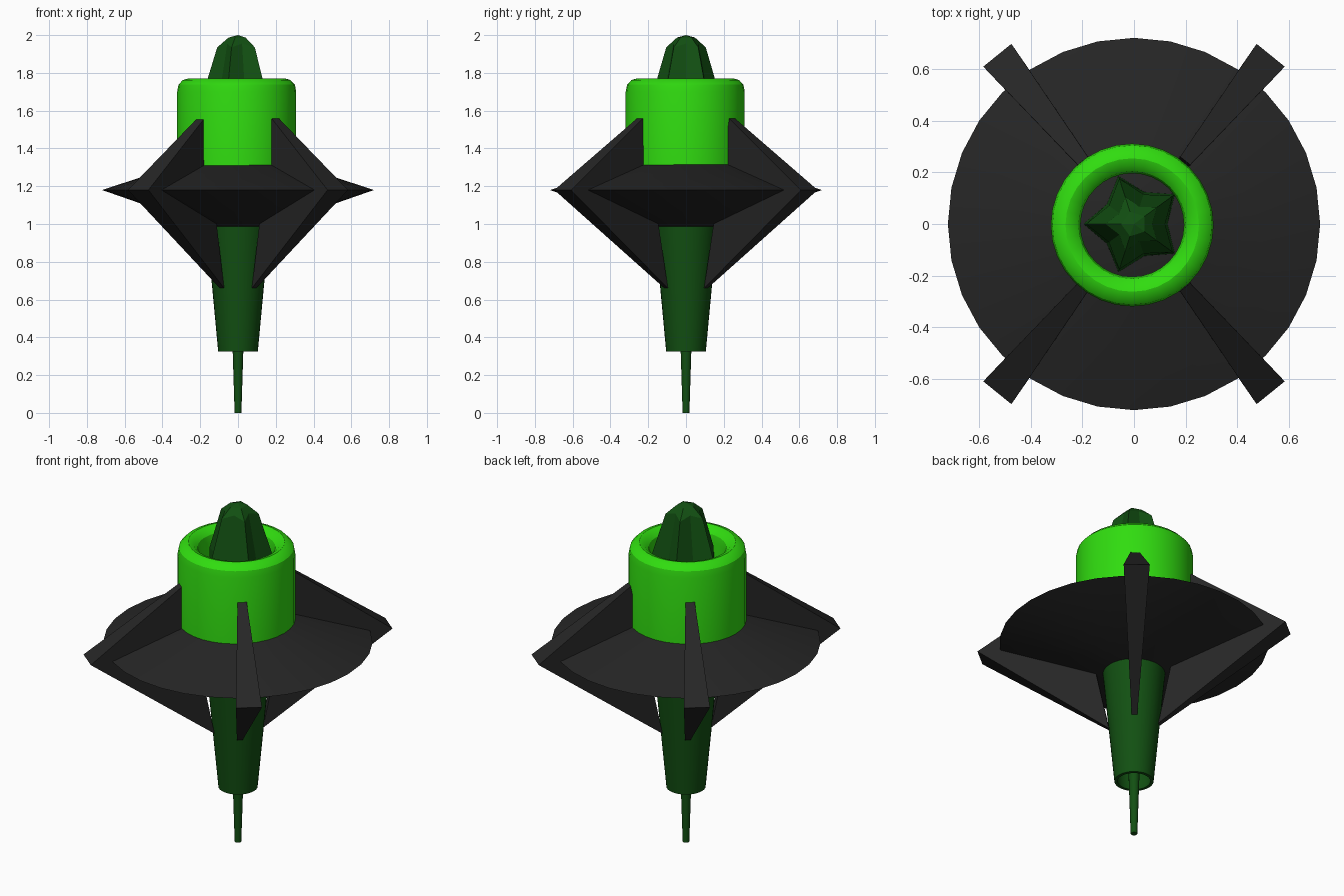
import bpy, bmesh
from math import sin, cos, pi, radians

if "Cube" in bpy.data.objects:
    bpy.data.objects.remove(bpy.data.objects["Cube"])


def material(name, rgb):
    m = bpy.data.materials.new(name)
    m.diffuse_color = (*rgb, 1)
    m.use_nodes = True
    m.node_tree.nodes["Principled BSDF"].inputs["Base Color"].default_value = m.diffuse_color
    return m


BRIGHT = material("bright_green", (0.03, 0.72, 0.005))
DARK = material("dark_green", (0.006, 0.08, 0.006))
BLACK = material("charcoal", (0.019, 0.019, 0.019))


def finish(name, bm, mat, smooth=None):
    bmesh.ops.recalc_face_normals(bm, faces=bm.faces)
    me = bpy.data.meshes.new(name)
    bm.to_mesh(me)
    bm.free()
    me.materials.append(mat)
    ob = bpy.data.objects.new(name, me)
    bpy.context.collection.objects.link(ob)
    if smooth:
        bpy.ops.object.select_all(action='DESELECT')
        bpy.context.view_layer.objects.active = ob
        ob.select_set(True)
        bpy.ops.object.shade_smooth_by_angle(angle=radians(smooth))
    return ob


def lathe(name, profile, mat, sides=32, closed=False, centre=(0, 0)):
    """Revolve (radius, z) points; closed joins the last point to the first."""
    bm = bmesh.new()
    rings = [[bm.verts.new((centre[0] + r * cos(2 * pi * i / sides),
                            centre[1] + r * sin(2 * pi * i / sides), z))
              for i in range(sides)] for r, z in profile]
    pairs = list(zip(rings, rings[1:]))
    if closed:
        pairs.append((rings[-1], rings[0]))
    else:
        bm.faces.new(rings[0])
        bm.faces.new(rings[-1])
    for a, b in pairs:
        for i in range(sides):
            j = (i + 1) % sides
            bm.faces.new((a[i], a[j], b[j], b[i]))
    return finish(name, bm, mat, 30)


# Central double-cone disc
lathe("disc", [(0.16, 0.985), (0.72, 1.18), (0.29, 1.32), (0.1, 1.36)], BLACK)

# Rounded collar holding the crystal
lathe("collar", [(0.2, 1.31), (0.315, 1.31), (0.315, 1.70), (0.308, 1.738),
                 (0.285, 1.762), (0.258, 1.77), (0.232, 1.762), (0.208, 1.738),
                 (0.2, 1.70)], BRIGHT, closed=True, centre=(-0.007, -0.004))

# Hollow tapered tube and the thin spike below it
lathe("lower_tube", [(0.105, 0.325), (0.168, 1.0), (0.15, 1.0), (0.088, 0.325)],
      DARK, closed=True)
lathe("spike", [(0.018, 0), (0.032, 0.45), (0.05, 1.0)], DARK, sides=16)


# Four wedge fins: wide at the outer tip, narrow at both inner ends
def fin(name, angle):
    bm = bmesh.new()
    left, right = [], []
    for r, z, w in [(0.315, 1.558, 0.025), (0.84, 1.18, 0.07), (0.135, 0.66, 0.015)]:
        for side, s in ((left, 1), (right, -1)):
            side.append(bm.verts.new((r * cos(angle) - s * w * sin(angle),
                                      r * sin(angle) + s * w * cos(angle), z)))
    bm.faces.new(left)
    bm.faces.new(right)
    for i in range(3):
        j = (i + 1) % 3
        bm.faces.new((left[i], left[j], right[j], right[i]))
    finish(name, bm, BLACK)


for label, deg in (("back_right", 51), ("back_left", 129),
                   ("front_left", 231), ("front_right", 309)):
    fin("fin_" + label, radians(deg))

# Five-lobed faceted crystal (lobe radius, lobe z, valley radius, valley z)
bm = bmesh.new()
rings = []
for lobe, lz, valley, vz in [(0.195, 1.34, 0.13, 1.34), (0.185, 1.69, 0.12, 1.69),
                             (0.11, 1.935, 0.07, 1.955)]:
    rings.append([bm.verts.new(((valley if i % 2 else lobe) * cos(pi + i * pi / 5) ,
                                (valley if i % 2 else lobe) * sin(pi + i * pi / 5),
                                vz if i % 2 else lz)) for i in range(10)])
# inner crown points above each lobe, then the apex
apex = bm.verts.new((0, 0, 2.0))
crown = [bm.verts.new((0.05 * cos(pi + i * 2 * pi / 5),
                       0.05 * sin(pi + i * 2 * pi / 5), 1.987)) for i in range(5)]
bm.faces.new(rings[0])
for a, b in zip(rings, rings[1:]):
    for i in range(10):
        j = (i + 1) % 10
        bm.faces.new((a[i], a[j], b[j], b[i]))
top = rings[-1]
for k in range(5):
    n = (k + 1) % 5
    tip, valley, tip2 = top[2 * k], top[2 * k + 1], top[(2 * k + 2) % 10]
    bm.faces.new((tip, valley, crown[k]))
    bm.faces.new((valley, tip2, crown[n]))
    bm.faces.new((valley, crown[n], crown[k]))
    bm.faces.new((crown[k], crown[n], apex))
finish("crystal", bm, DARK)
